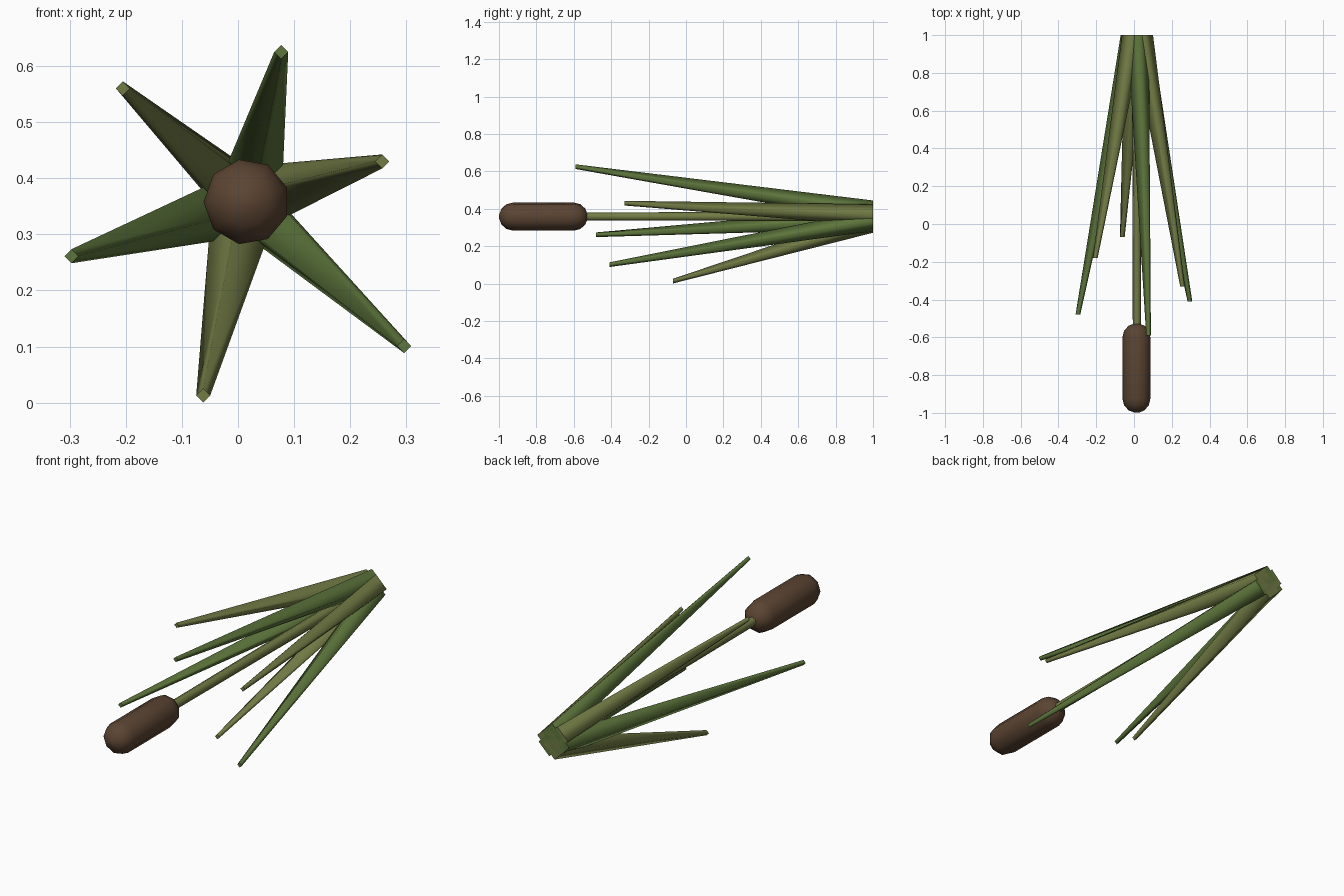
import bpy, bmesh
from math import sin, cos, pi, radians

if "Cube" in bpy.data.objects:
    bpy.data.objects.remove(bpy.data.objects["Cube"])

CX, CZ = 0.015, 0.358   # stalk axis runs along y


def material(name, rgb):
    m = bpy.data.materials.new(name)
    m.diffuse_color = (*rgb, 1)
    m.use_nodes = True
    m.node_tree.nodes["Principled BSDF"].inputs["Base Color"].default_value = m.diffuse_color
    return m


green = material("leaf_green", (0.11, 0.18, 0.045))
olive = material("leaf_olive", (0.17, 0.20, 0.06))
brown = material("seed_brown", (0.105, 0.058, 0.032))


def loft(name, rings, sides, start, mat, cap_smooth=False):
    """Skin rings given as (x, y, z, radius), all square to the y axis."""
    bm = bmesh.new()
    loops = []
    for x, y, z, r in rings:
        loops.append([bm.verts.new((x + r * cos(start + 2 * pi * i / sides), y,
                                    z + r * sin(start + 2 * pi * i / sides)))
                      for i in range(sides)])
    for a, b in zip(loops, loops[1:]):
        for i in range(sides):
            j = (i + 1) % sides
            bm.faces.new((a[i], a[j], b[j], b[i])).smooth = True
    for loop in (loops[0], loops[-1]):
        bm.faces.new(loop).smooth = cap_smooth
    bmesh.ops.recalc_face_normals(bm, faces=bm.faces)
    if not cap_smooth:
        # keep the cut ends crisp
        for e in bm.edges:
            if any(not f.smooth for f in e.link_faces):
                e.smooth = False
    me = bpy.data.meshes.new(name)
    bm.to_mesh(me)
    bm.free()
    me.materials.append(mat)
    ob = bpy.data.objects.new(name, me)
    bpy.context.collection.objects.link(ob)
    return ob


# Leaves: square-section tapers fanning out from a ring at the base
tips = [(0.257, -0.33, 0.430), (0.077, -0.59, 0.625), (-0.205, -0.18, 0.560),
        (-0.297, -0.48, 0.261), (-0.062, -0.07, 0.013), (0.296, -0.41, 0.101)]
for k, (x, y, z) in enumerate(tips):
    a = radians(17 + 60 * k)
    base = (CX + 0.03 * cos(a), 1.0, CZ + 0.03 * sin(a), 0.057)
    loft(f"leaf_{k + 1}", [base, (x, y, z, 0.0125)], 4, 0,
         green if k % 2 else olive)

# Stem
loft("stem", [(CX, 1.0, CZ, 0.027), (CX, -0.56, CZ, 0.022)], 7, pi / 2, olive)

# Seed head: nine-sided capsule
R = 0.0765
angles = [radians(d) for d in (8, 35, 62, 90)]
front = [(CX, -1 + R * (1 - cos(t)), CZ, R * sin(t)) for t in angles]
back = [(CX, -0.525 - R * (1 - cos(t)), CZ, R * sin(t)) for t in reversed(angles)]
loft("seed_head", front + back, 9, radians(20), brown, cap_smooth=True)
